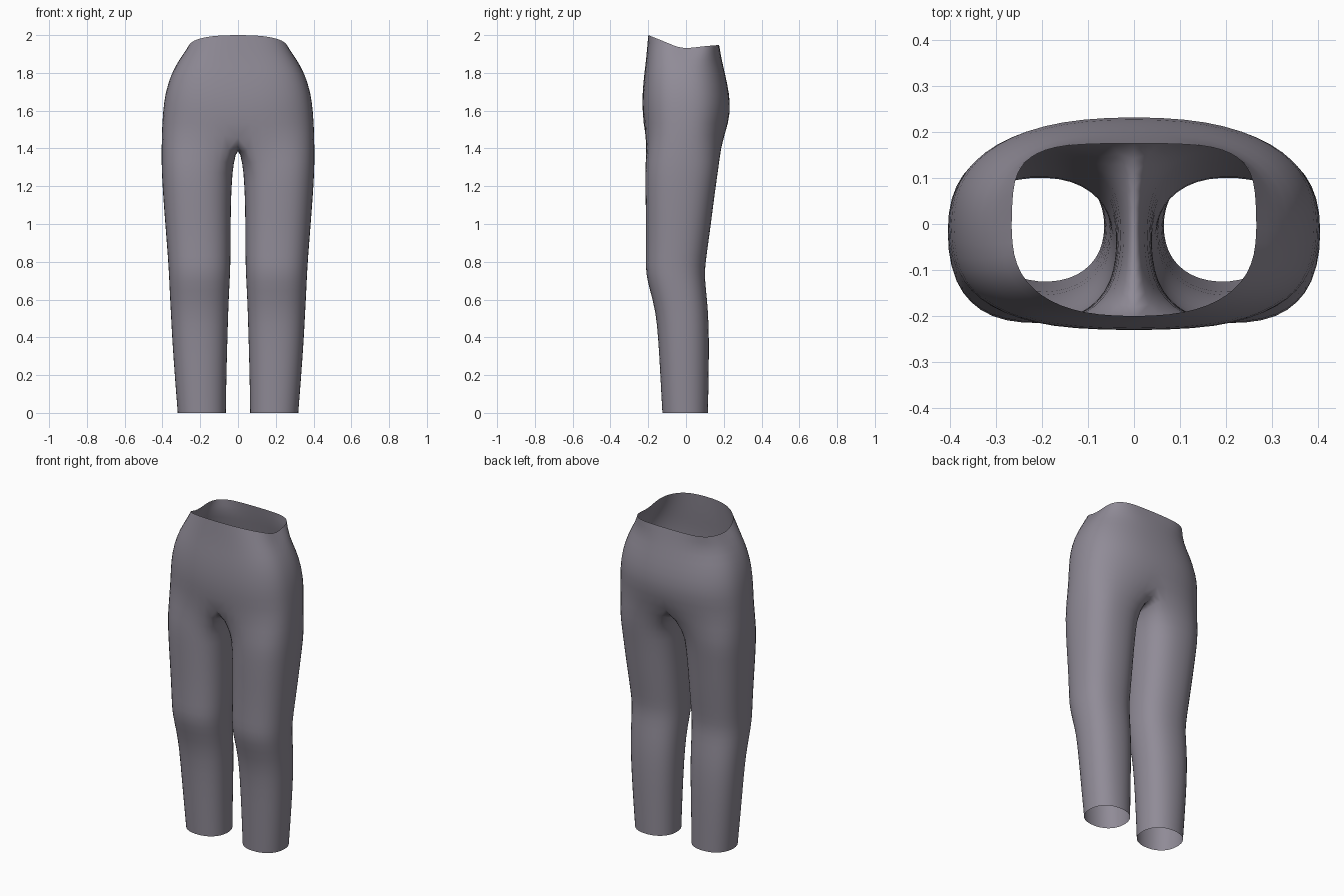
import bpy, bmesh, math
from math import sin, cos, radians

if "Cube" in bpy.data.objects:
    bpy.data.objects.remove(bpy.data.objects["Cube"])

ARC, INNER = 14, 6      # spans around the outside / along the inner thigh


def sgn_pow(v, p):
    return math.copysign(abs(v) ** p, v)


def oval(angle, cx, cy, w, d, n_front, n_back):
    """Point on a rounded-square oval, with separate front and back squareness."""
    a = radians(angle)
    n = n_front if sin(a) < 0 else n_back
    return cx + w * sgn_pow(cos(a), 2 / n), cy + d * sgn_pow(sin(a), 2 / n)


# Leg sections: z, inner x, outer x, front y, back y
LEG = [
    (0.00, 0.063, 0.321, -0.127, 0.118),
    (0.20, 0.060, 0.337, -0.138, 0.122),
    (0.40, 0.054, 0.351, -0.149, 0.124),
    (0.54, 0.050, 0.358, -0.163, 0.119),
    (0.65, 0.045, 0.364, -0.193, 0.108),
    (0.74, 0.040, 0.368, -0.216, 0.100),
    (0.82, 0.038, 0.373, -0.214, 0.109),
    (0.96, 0.037, 0.384, -0.213, 0.129),
    (1.10, 0.036, 0.395, -0.216, 0.147),
    (1.22, 0.031, 0.403, -0.218, 0.163),
    (1.32, 0.023, 0.408, -0.218, 0.178),
]
# Hip sections: z, half width, front y, back y
HIP = [
    (1.48, 0.406, -0.220, 0.212),
    (1.59, 0.400, -0.232, 0.237),
    (1.69, 0.388, -0.232, 0.231),
    (1.79, 0.358, -0.223, 0.209),
    (1.87, 0.314, -0.212, 0.190),
]
# Waist edge height by y
RIM = [(-0.20, 2.0), (-0.11, 1.964), (-0.02, 1.925), (0.06, 1.938), (0.18, 1.948)]


def rim_z(y):
    for (y0, z0), (y1, z1) in zip(RIM, RIM[1:]):
        if y <= y1:
            return z0 + (z1 - z0) * max(0, (y - y0) / (y1 - y0))
    return RIM[-1][1]


bm = bmesh.new()

# Closed leg rings, starting at the inner front and going round the outside
leg_angles = [-130 + 260 * i / ARC for i in range(ARC + 1)]
leg_angles += [130 + 100 * j / INNER for j in range(1, INNER)]
rings = []
for z, xi, xo, yf, yb in LEG:
    n = 2.2 + 0.25 * z / 1.32
    ring = []
    for a in leg_angles:
        x, y = oval(a, (xi + xo) / 2, (yf + yb) / 2, (xo - xi) / 2, (yb - yf) / 2, n, n)
        ring.append(bm.verts.new((x, y, z)))
    rings.append(ring)

# Hip arcs from centre front to centre back, then the waist edge
arcs = []
for z, w, yf, yb in HIP:
    pts = [oval(-90 + 180 * i / ARC, 0, (yf + yb) / 2, w, (yb - yf) / 2, 2.8, 2.4)
           for i in range(ARC + 1)]
    arcs.append([bm.verts.new((x if 0 < i < ARC else 0, y, z))
                 for i, (x, y) in enumerate(pts)])
rim = []
for i in range(ARC + 1):
    x, y = oval(-90 + 180 * i / ARC, 0, -0.0125, 0.267, 0.1885, 2.5, 4.0)
    rim.append(bm.verts.new((x if 0 < i < ARC else 0, y, rim_z(y))))
arcs.append(rim)

# Crotch seam on the centre plane, dipping from back to front
seam = []
for j in range(1, INNER):
    t = math.pi * j / INNER
    seam.append(bm.verts.new((0, 0.002 + 0.19 * cos(t), 1.48 - 0.065 * sin(t) ** 0.8)))
rings.append(arcs[0] + seam)

for lo, hi in zip(rings, rings[1:]):
    for i in range(len(lo)):
        k = (i + 1) % len(lo)
        bm.faces.new((lo[i], lo[k], hi[k], hi[i]))
for lo, hi in zip(arcs, arcs[1:]):
    for i in range(ARC):
        bm.faces.new((lo[i], lo[i + 1], hi[i + 1], hi[i]))
for f in bm.faces:
    f.smooth = True

mesh = bpy.data.meshes.new("trousers")
bm.to_mesh(mesh)
bm.free()
trousers = bpy.data.objects.new("trousers", mesh)
bpy.context.collection.objects.link(trousers)

# Dark grey cloth
cloth = bpy.data.materials.new("dark_cloth")
cloth.diffuse_color = (0.28, 0.26, 0.31, 1)
cloth.use_nodes = True
cloth.node_tree.nodes["Principled BSDF"].inputs["Base Color"].default_value = cloth.diffuse_color
mesh.materials.append(cloth)

# Second leg by mirroring, then soften the cloth
mirror = trousers.modifiers.new("mirror", 'MIRROR')
mirror.use_clip = True
mirror.merge_threshold = 0.0005
soft = trousers.modifiers.new("soften", 'SUBSURF')
soft.levels = soft.render_levels = 1
